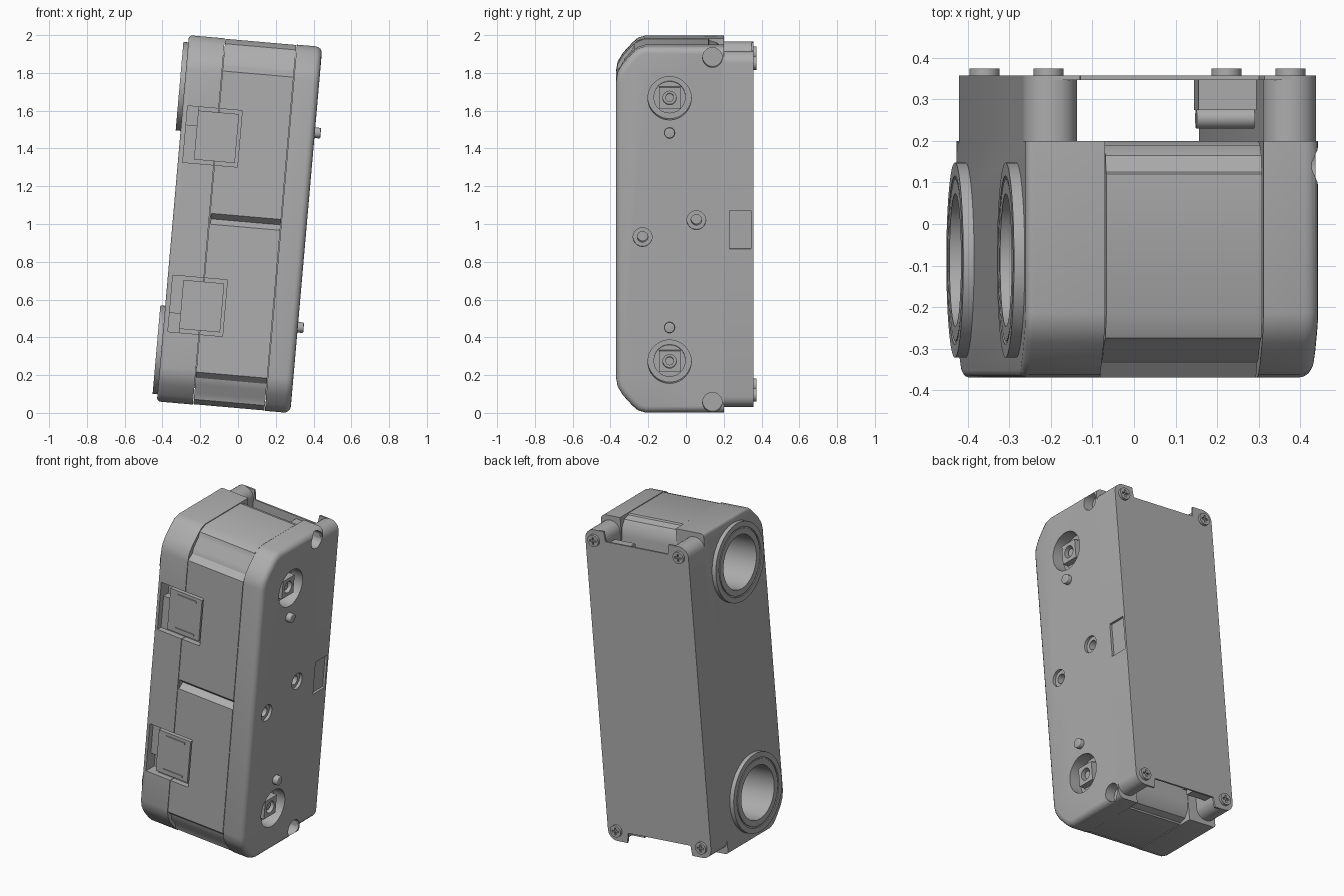
import bpy, bmesh, math
from mathutils import Matrix, Vector

if "Cube" in bpy.data.objects:
    bpy.data.objects.remove(bpy.data.objects["Cube"])

grey = bpy.data.materials.new("plain grey")
grey.use_nodes = True
grey.diffuse_color = (0.42, 0.42, 0.42, 1)
grey.node_tree.nodes["Principled BSDF"].inputs["Base Color"].default_value = (0.42, 0.42, 0.42, 1)
parts = []


def prism(name, pts, axis, a, b, round_end=0, keep=True):
    """Extrude a flat outline along x (points are y, z) or y (points are x, z)."""
    bm = bmesh.new()
    place = (lambda p, t: (t, p[0], p[1])) if axis == "x" else (lambda p, t: (p[0], t, p[1]))
    face = bm.faces.new([bm.verts.new(place(p, a)) for p in pts])
    step = Vector(place((0, 0), b - a))
    ext = bmesh.ops.extrude_face_region(bm, geom=[face])
    bmesh.ops.translate(bm, vec=step, verts=[v for v in ext["geom"] if isinstance(v, bmesh.types.BMVert)])
    bmesh.ops.recalc_face_normals(bm, faces=bm.faces)
    if round_end:
        back = max(v.co.y for v in bm.verts)
        rim = [e for e in bm.edges
               if all(abs(v.co.x - b) < 1e-5 for v in e.verts)
               and not all(v.co.y > back - 1e-5 for v in e.verts)]
        bmesh.ops.bevel(bm, geom=rim, offset=round_end, segments=4, profile=0.5, affect="EDGES")
    mesh = bpy.data.meshes.new(name)
    bm.to_mesh(mesh)
    bm.free()
    mesh.materials.append(grey)
    ob = bpy.data.objects.new(name, mesh)
    bpy.context.collection.objects.link(ob)
    if keep:
        parts.append(ob)
    return ob


def circle(c, r, n=48, turn=0.0):
    return [(c[0] + r * math.cos(turn + math.tau * i / n),
             c[1] + r * math.sin(turn + math.tau * i / n)) for i in range(n)]


def rect(x0, x1, z0, z1):
    return [(x0, z0), (x1, z0), (x1, z1), (x0, z1)]


def round_rect(x0, x1, z0, z1, r):
    pts = []
    for i, (x, z) in enumerate(((x1 - r, z1 - r), (x0 + r, z1 - r), (x0 + r, z0 + r), (x1 - r, z0 + r))):
        pts += [(x + r * math.cos(math.pi / 2 * (i + k / 6)),
                 z + r * math.sin(math.pi / 2 * (i + k / 6))) for k in range(7)]
    return pts


def cut(ob, pts, axis, a, b):
    tool = prism("cutter", pts, axis, a, b, keep=False)
    tool.hide_render = True
    mod = ob.modifiers.new("cut", "BOOLEAN")
    mod.operation, mod.solver, mod.object = "DIFFERENCE", "EXACT", tool
    bpy.context.view_layer.objects.active = ob
    bpy.ops.object.modifier_apply(modifier=mod.name)
    bpy.data.objects.remove(tool)


def mirrored(half):
    return half + [(y, -z) for y, z in reversed(half)]


# Side profiles of the housing
FRONT, BACK, TOP = -0.37, 0.20, 0.973
corner = [(FRONT, 0.79), (-0.362, 0.835), (-0.335, 0.88), (-0.285, 0.935), (-0.255, 0.961), (-0.215, TOP)]
shell = mirrored(corner + [(BACK, TOP)])
core = mirrored([(FRONT, 0.80), (-0.335, 0.83), (-0.325, 0.865), (-0.285, 0.91), (-0.275, 0.945), (-0.22, TOP - 0.002),
                 (0.12, TOP - 0.002), (0.125, 0.962), (0.165, 0.95), (0.19, 0.915), (BACK, 0.86)])

# Main housing in three slices with fine seams
left_shell = prism("left_shell", shell, "x", -0.155, -0.346, 0.018)
middle_body = prism("middle_body", core, "x", -0.152, 0.225)
right_lid = prism("right_lid", shell, "x", 0.228, 0.363, 0.035)

# Rear side walls, open in the middle at top and bottom
left_wall = prism("left_rear_wall", round_rect(-0.346, -0.215, -0.945, 0.945, 0.06), "y", BACK - 0.01, 0.347)
right_wall = prism("right_rear_wall", round_rect(0.235, 0.363, -0.945, 0.945, 0.06), "y", BACK - 0.01, 0.347)

# Rear cover with a notch between the screw corners
cover = prism("rear_cover", round_rect(-0.346, 0.363, -0.945, 0.945, 0.06), "y", 0.347, 0.358)
for s in (-1, 1):
    cut(cover, [(-0.22, s), (-0.205, s * 0.885), (0.225, s * 0.885), (0.24, s)], "y", 0.3, 0.4)

AXLE_Y, AXLE_Z = -0.087, 0.70
for s, level in ((1, "upper"), (-1, "lower")):
    axle = (AXLE_Y, s * AXLE_Z)

    # Bored port with a stepped collar on the left side
    cut(left_shell, circle(axle, 0.16), "x", -0.5, 0.0)
    cut(middle_body, circle(axle, 0.16), "x", -0.3, 0.08)
    collar = prism(level + "_port_collar", circle(axle, 0.235, 64), "x", -0.34, -0.372)
    cut(collar, circle(axle, 0.16), "x", -0.5, 0.0)
    cut(collar, circle(axle, 0.203), "x", -0.5, -0.366)
    rim = prism(level + "_port_rim", circle(axle, 0.195, 64), "x", -0.35, -0.371)
    cut(rim, circle(axle, 0.16), "x", -0.5, 0.0)
    prism(level + "_port_hub", circle(axle, 0.05), "x", 0.1, -0.06)

    # Drive socket on the right side
    cut(right_lid, circle(axle, 0.115), "x", 0.285, 0.5)
    flange = prism(level + "_socket_flange", circle(axle, 0.085), "x", 0.28, 0.305)
    nut = prism(level + "_socket_nut", circle(axle, 0.08, 4, math.pi / 4), "x", 0.28, 0.345)
    cut(nut, circle(axle, 0.036, 24), "x", 0.3, 0.5)
    prism(level + "_socket_pin", circle(axle, 0.022, 24), "x", 0.28, 0.33)

    # Locating pin and corner screw recess
    prism(level + "_locating_pin", circle((AXLE_Y, s * 0.517), 0.028, 24), "x", 0.34, 0.394, 0.006)
    cut(right_lid, circle((0.14, s * 0.916), 0.052, 32), "x", 0.30, 0.5)

    # Front latch: recess, pocket and square latch plate
    z0, z1 = sorted((s * 0.300, s * 0.600))
    for body in (left_shell, middle_body):
        cut(body, rect(-0.32, -0.03, z0, z1), "y", -0.5, -0.335)
    p0, p1 = sorted((s * 0.500, s * 0.600))
    cut(left_shell, rect(-0.32, -0.262, p0, p1), "y", -0.5, -0.29)
    prism(level + "_latch_plate", rect(-0.262, -0.045, z0 + 0.02, z1 - 0.02), "y", -0.36, -0.33)
    for z in (z0 + 0.045, z1 - 0.045):
        prism(level + "_latch_rib", rect(-0.21, -0.08, z - 0.006, z + 0.006), "y", -0.366, -0.35)

    # Rear cross-head screws
    for x in (-0.284, 0.301):
        screw = prism(level + "_cover_screw", circle((x, s * 0.882), 0.036, 32), "y", 0.35, 0.374)
        for w, h in ((0.022, 0.005), (0.005, 0.022)):
            cut(screw, rect(x - w, x + w, s * 0.882 - h, s * 0.882 + h), "y", 0.364, 0.4)

    # Bracket inside the rear opening
    x0, x1 = sorted((s * 0.08, s * 0.22))
    b0, b1 = sorted((s * 0.74, s * 0.87))
    prism(level + "_bracket", rect(x0, x1, b0, b1), "y", 0.275, 0.347)
    prism(level + "_bracket_bar", [(y, z) for y, z in circle((0.255, s * 0.80), 0.025, 24)], "x", x0, x1)

# V groove across the middle body
groove = [(FRONT - 0.01, 0.052), (-0.335, 0.015), (FRONT - 0.01, -0.022)]
cut(middle_body, groove, "x", -0.145, 0.3)

# Stepped mounting holes and label recess on the right side
for y, z in ((0.055, 0.052), (-0.23, -0.038)):
    cut(right_lid, circle((y, z), 0.05, 32), "x", 0.345, 0.5)
    cut(right_lid, circle((y, z), 0.028, 32), "x", 0.27, 0.5)
cut(right_wall, rect(0.23, 0.345, -0.10, 0.104), "x", 0.348, 0.5)

# Smooth the round parts, then lean the whole housing
lean = Matrix.Translation((0, 0, 1)) @ Matrix.Rotation(math.radians(5), 4, "Y")
bpy.ops.object.select_all(action="DESELECT")
for ob in parts:
    ob.matrix_world = lean
    ob.select_set(True)
bpy.context.view_layer.objects.active = parts[0]
bpy.ops.object.shade_smooth_by_angle(angle=math.radians(30))
